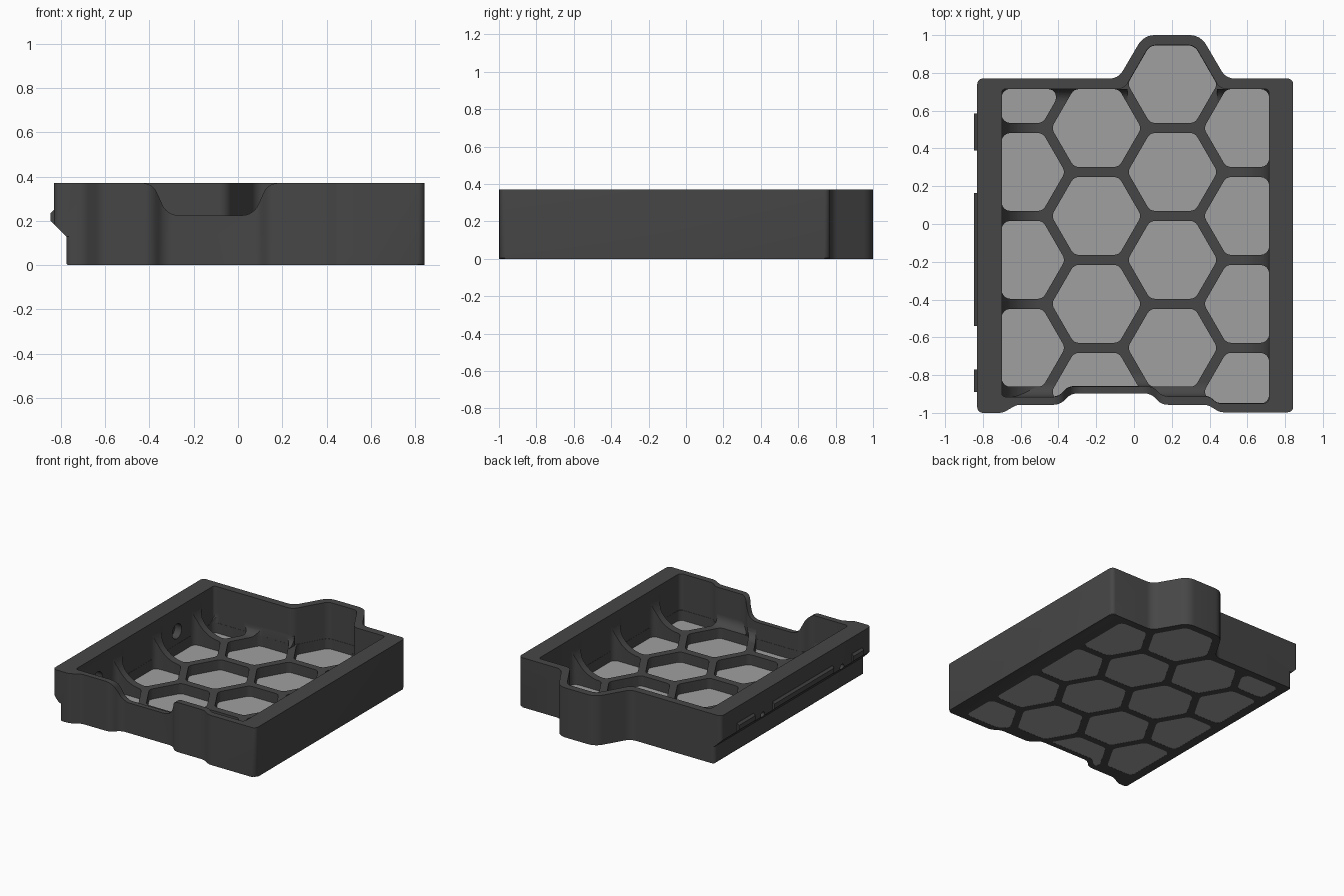
import bpy, bmesh, math
from mathutils import Vector

if "Cube" in bpy.data.objects:
    bpy.data.objects.remove(bpy.data.objects["Cube"])

RIB_TOP, TOP = 0.10, 0.37
LEFT, RIGHT, BACK, FRONT = -.70, .715, .715, -.95   # inner wall faces


def material(name, rgb):
    m = bpy.data.materials.new(name)
    m.diffuse_color = (*rgb, 1)
    m.use_nodes = True
    m.node_tree.nodes["Principled BSDF"].inputs["Base Color"].default_value = m.diffuse_color
    return m


DARK = material("dark_grey", (0.062, 0.062, 0.062))
LIGHT = material("light_grey", (0.35, 0.35, 0.35))


def rounded(corners, steps=6):
    """Polygon from (x, y, radius) corners with filleted vertices."""
    out, n = [], len(corners)
    for i, (x, y, r) in enumerate(corners):
        p = Vector((x, y))
        if r == 0:
            out.append(p)
            continue
        a = (Vector(corners[i - 1][:2]) - p).normalized()
        b = (Vector(corners[(i + 1) % n][:2]) - p).normalized()
        half = a.angle(b) / 2
        c = p + (a + b).normalized() * (r / math.sin(half))
        t = r / math.tan(half)
        u, v = p + a * t - c, p + b * t - c
        sweep = u.angle(v)
        for k in range(steps + 1):
            f = k / steps
            out.append(c + (u * math.sin((1 - f) * sweep) + v * math.sin(f * sweep)) / math.sin(sweep))
    return out


def prisms(name, outlines, lo, hi, axis="z", mat=DARK, chamfer=0):
    """One object made of outlines extruded along an axis."""
    bm = bmesh.new()
    place = {"z": lambda p, h: (p[0], p[1], h),
             "y": lambda p, h: (p[0], h, p[1]),
             "x": lambda p, h: (h, p[0], p[1])}[axis]
    for pts in outlines:
        low = [bm.verts.new(place(p, lo)) for p in pts]
        high = [bm.verts.new(place(p, hi)) for p in pts]
        base = bm.faces.new(low[::-1])
        bm.faces.new(high)
        for i in range(len(pts)):
            j = (i + 1) % len(pts)
            bm.faces.new((low[i], low[j], high[j], high[i]))
        if chamfer:
            bmesh.ops.bevel(bm, geom=list(base.edges), offset=chamfer, segments=2, profile=.5, affect="EDGES")
    bmesh.ops.recalc_face_normals(bm, faces=bm.faces)
    me = bpy.data.meshes.new(name)
    bm.to_mesh(me)
    bm.free()
    me.materials.append(mat)
    ob = bpy.data.objects.new(name, me)
    bpy.context.collection.objects.link(ob)
    return ob


def boolean(ob, cutter, op="DIFFERENCE"):
    mod = ob.modifiers.new("cut", "BOOLEAN")
    mod.operation, mod.solver, mod.object = op, "EXACT", cutter
    deps = bpy.context.evaluated_depsgraph_get()
    me = bpy.data.meshes.new_from_object(ob.evaluated_get(deps))
    ob.modifiers.clear()
    ob.data = me
    bpy.data.objects.remove(cutter)


def circle(y, z, r, n=24):
    return [(y + r * math.cos(k * math.tau / n), z + r * math.sin(k * math.tau / n)) for k in range(n)]


def clip(pts, axis, limit, sign):
    """Keep the part of a convex polygon where sign * coordinate <= sign * limit."""
    out = []
    for p, q in zip(pts, pts[1:] + pts[:1]):
        dp, dq = sign * (p[axis] - limit), sign * (q[axis] - limit)
        if dp <= 0:
            out.append(p)
        if dp * dq < 0:
            out.append(p.lerp(q, dp / (dp - dq)))
    return out


def cell(x, y, col):
    """Rounded honeycomb cell, cut off at the inner walls."""
    pts = [Vector((x + .238 * math.cos(k * math.pi / 3), y + .238 * math.sin(k * math.pi / 3)))
           for k in range(6)]
    if col in (0, 3):
        pts = clip(pts, 0, LEFT - .0005, -1)
        pts = clip(pts, 0, RIGHT + .0005, 1)
        pts = clip(pts, 1, BACK + .0005, 1)
        pts = clip(pts, 1, FRONT - .0005, -1)
    return rounded([(p.x, p.y, .045) for p in pts], 4)


# tray outline with stepped front edge and a bump at the back
outer = rounded([
    (-.83, -1, .03), (-.695, -1, .08), (-.62, -.957, .08), (-.39, -.957, .08), (-.335, -.897, .08),
    (.09, -.897, .08), (.145, -.957, .08), (.39, -.957, .08), (.455, -.997, .08), (.843, -.997, .03),
    (.843, .77, .03), (.487, .77, .08), (.352, 1, .10), (.052, 1, .10), (-.083, .77, .08), (-.83, .77, .03)])
inner = rounded([
    (LEFT, -.915, .02), (-.40, -.915, .07), (-.35, -.86, .07), (.10, -.86, .07), (.15, -.912, .07),
    (.40, -.912, .06), (.44, FRONT, .06), (RIGHT, FRONT, .03), (RIGHT, BACK, .02), (.455, BACK, .06),
    (.321, .947, .06), (.083, .947, .06), (-.051, BACK, .06), (LEFT, BACK, .02)])

tray = prisms("tray_body", [outer], 0, TOP, chamfer=.01)
boolean(tray, prisms("cavity", [inner], RIB_TOP, 0.6))

# honeycomb openings, trimmed to the inside of the walls
hexes = [cell(-.602 + .403 * c, (.741, .508)[c % 2] - .4655 * r, c) for c in range(4) for r in range(4)]
trim = [(p[0] * .998, p[1] * .998) for p in inner]
openings = prisms("openings", hexes, -.3, .3)
boolean(openings, prisms("trim", [trim], -.1, .2), "INTERSECT")
boolean(tray, openings)

# thin panels filling the honeycomb
panels = prisms("floor_panels", hexes, -.3, .3, mat=LIGHT)
boolean(panels, prisms("trim", [trim], .001, .024, mat=LIGHT), "INTERSECT")

# scooped notch in the front wall
notch = rounded([(-.6, .5, 0), (-.6, .3705, 0), (-.385, .3705, .07), (-.32, .225, .08),
                 (.07, .225, .08), (.135, .3705, .07), (.35, .3705, 0), (.35, .5, 0)])
boolean(tray, prisms("notch", [notch], -1.1, -.78, "y"))

# undercut along the left side, with rounded lower corners
undercut = [(-.9, -.01), (-.757, -.01), (-.775, .008), (-.775, .13), (-.9, .255)]
boolean(tray, prisms("undercut", [undercut], -1.1, 1.1, "y"))
for edge, s in ((-1, 1), (.77, -1)):
    arc = [(-.745 - .03 * math.sin(a), edge + s * .03 * (1 - math.cos(a)))
           for a in (k * math.pi / 12 for k in range(7))]
    corner = [(-.8, edge - s * .02), (-.745, edge - s * .02)] + arc + [(-.8, edge + s * .03)]
    boolean(tray, prisms("corner", [corner], -.1, .13))

# counterbored holes through the left wall
for radius, x0, x1 in ((.055, -.755, -.6), (.022, -.9, -.6)):
    boolean(tray, prisms("bore", [circle(y, .195, radius) for y in (.28, -.655)], x0, x1, "x"))

# latch tabs on the left side
parts = [tray, panels]
tab = [(-.82, .25), (-.832, .25), (-.846, .236), (-.846, .201), (-.82, .175)]
for i, (y0, y1) in enumerate(((.39, .585), (-.54, .165), (-.89, -.77))):
    parts.append(prisms(f"latch_tab_{i + 1}", [tab], y0, y1, "y"))


def fillet(name, wall, inward, r, lo, hi, axis):
    """Concave fillet along a wall, pierced by the honeycomb so that only the ribs sweep up."""
    arc = [(wall + inward * r * (1 - math.cos(a)), RIB_TOP + r * (1 - math.sin(a)))
           for a in (k * math.pi / 24 for k in range(13))]
    back = wall - inward * .0003
    ob = prisms(name, [[(back, RIB_TOP + r)] + arc + [(wall + inward * r, .08), (back, .08)]], lo, hi, axis)
    boolean(ob, prisms("openings", hexes, -.3, .6))
    parts.append(ob)


fillet("left_rib_fillets", LEFT, 1, .21, -.915, .668, "y")
fillet("right_rib_fillets", RIGHT, -1, .21, -.903, .668, "y")
fillet("back_left_rib_fillets", BACK, -1, .07, LEFT, -.035, "x")
fillet("back_right_rib_fillets", BACK, -1, .07, .44, RIGHT, "x")
fillet("front_left_rib_fillet", -.915, 1, .07, LEFT, -.37, "x")
fillet("front_middle_rib_fillet", -.86, 1, .07, -.345, .095, "x")
fillet("front_right_rib_fillet", -.912, 1, .07, .115, .425, "x")

# crisp edges with smooth fillets
bpy.ops.object.select_all(action="DESELECT")
for ob in parts:
    ob.select_set(True)
bpy.context.view_layer.objects.active = tray
bpy.ops.object.shade_smooth_by_angle(angle=math.radians(30))
